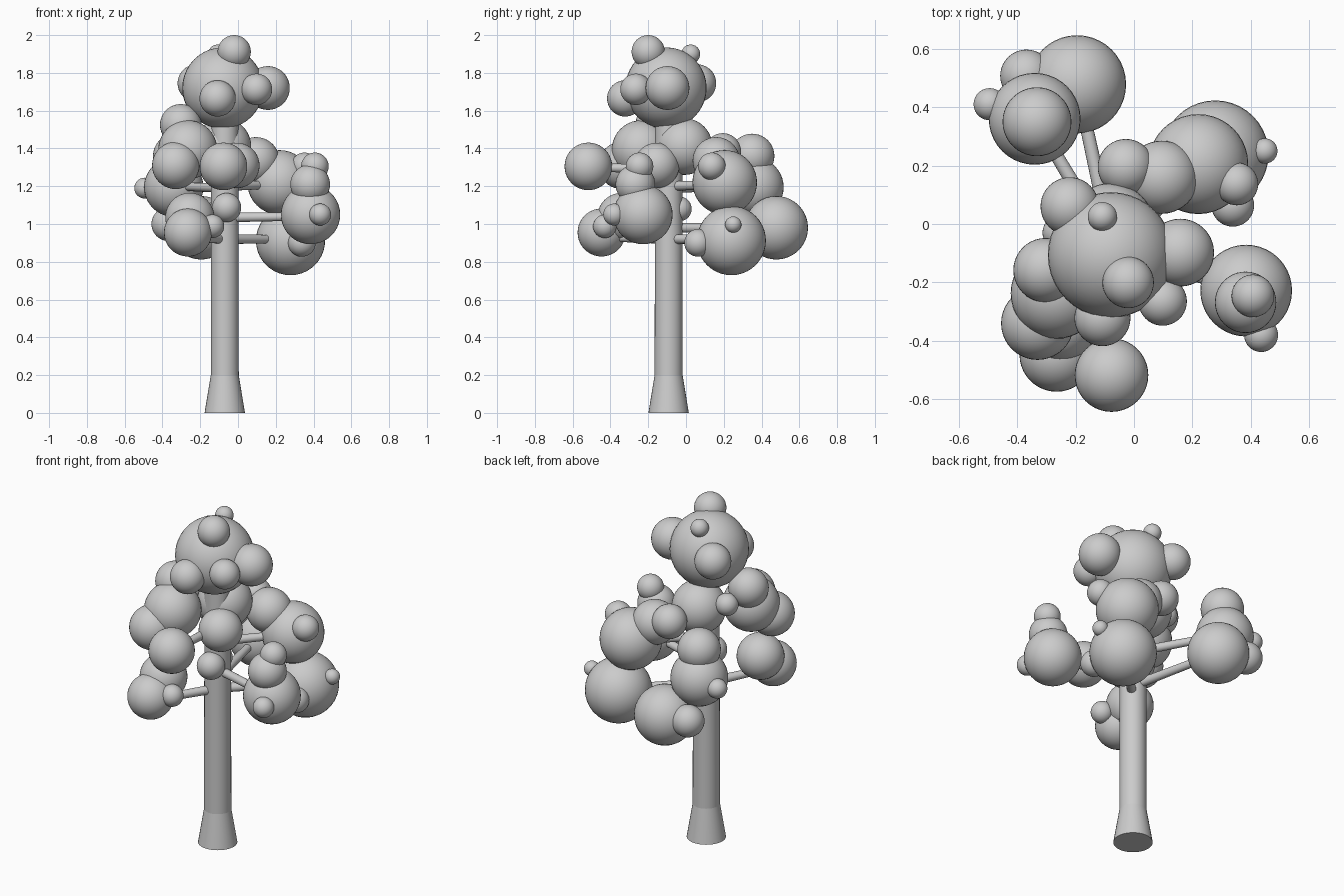
import bpy
from mathutils import Vector

TX, TY = -0.07, -0.092  # trunk axis


def smooth(ob, name):
    ob.name = name
    bpy.ops.object.shade_smooth_by_angle()


def ball(name, x, y, z, r):
    bpy.ops.mesh.primitive_uv_sphere_add(segments=40, ring_count=20, radius=r, location=(x, y, z))
    smooth(bpy.context.object, name)


def rod(name, a, b, r1, r2, sides=32):
    a, b = Vector(a), Vector(b)
    d = b - a
    bpy.ops.mesh.primitive_cone_add(vertices=sides, radius1=r1, radius2=r2, depth=d.length,
                                    location=(a + b) / 2,
                                    rotation=d.to_track_quat('Z', 'Y').to_euler())
    smooth(bpy.context.object, name)


# trunk with flared foot
rod("trunk_foot", (TX, TY, 0), (TX, TY, 0.2), 0.107, 0.074)
rod("trunk", (TX, TY, 0.2), (TX, TY, 1.55), 0.074, 0.072)

# branches from the trunk axis into the leaf clusters
for i, (z, end) in enumerate([
    (1.035, (0.385, -0.226, 1.04)),
    (0.92, (0.277, 0.24, 0.92)),
    (1.2, (0.22, 0.205, 1.21)),
    (0.98, (-0.195, 0.48, 0.98)),
    (1.19, (-0.34, 0.36, 1.2)),
    (0.92, (-0.265, -0.445, 0.93)),
    (1.29, (-0.077, -0.515, 1.3)),
]):
    rod(f"branch_{i + 1}", (TX, TY, z), end, 0.026, 0.021, 16)

# leaf clusters: (x, y, z, radius)
clusters = {
    "crown": [
        (-0.08, -0.106, 1.72, 0.215), (-0.108, 0.025, 1.90, 0.05),
        (-0.02, -0.2, 1.912, 0.088), (-0.108, -0.322, 1.665, 0.096),
        (0.098, -0.265, 1.713, 0.083), (0.158, -0.098, 1.72, 0.116),
        (-0.22, 0.06, 1.745, 0.1)],
    "middle": [
        (-0.08, -0.01, 1.41, 0.15), (-0.006, -0.155, 1.31, 0.12),
        (-0.06, -0.17, 1.087, 0.077), (-0.09, -0.035, 1.08, 0.065),
        (-0.25, -0.03, 1.46, 0.063)],
    "right_front": [
        (0.384, -0.228, 1.05, 0.157), (0.382, -0.268, 1.21, 0.105),
        (0.407, -0.246, 1.305, 0.073), (0.435, -0.38, 1.05, 0.058)],
    "right_back": [
        (0.278, 0.24, 0.912, 0.183), (0.22, 0.205, 1.22, 0.171),
        (0.095, 0.16, 1.335, 0.125), (-0.028, 0.195, 1.385, 0.096),
        (0.448, 0.25, 0.997, 0.043), (0.352, 0.137, 1.305, 0.073),
        (0.338, 0.064, 0.9, 0.073)],
    "left_back": [
        (-0.195, 0.478, 0.98, 0.168), (-0.34, 0.36, 1.195, 0.157),
        (-0.332, 0.35, 1.36, 0.118), (-0.368, 0.507, 1.0, 0.09),
        (-0.494, 0.41, 1.19, 0.055)],
    "left_front": [
        (-0.266, -0.237, 1.393, 0.156), (-0.303, -0.158, 1.525, 0.11),
        (-0.33, -0.34, 1.31, 0.125), (-0.077, -0.517, 1.305, 0.126),
        (-0.265, -0.447, 0.955, 0.127), (-0.255, -0.34, 1.035, 0.13),
        (-0.135, -0.43, 0.988, 0.062)],
}
for part, balls in clusters.items():
    for i, b in enumerate(balls):
        ball(f"{part}_leaves_{i + 1}", *b)
